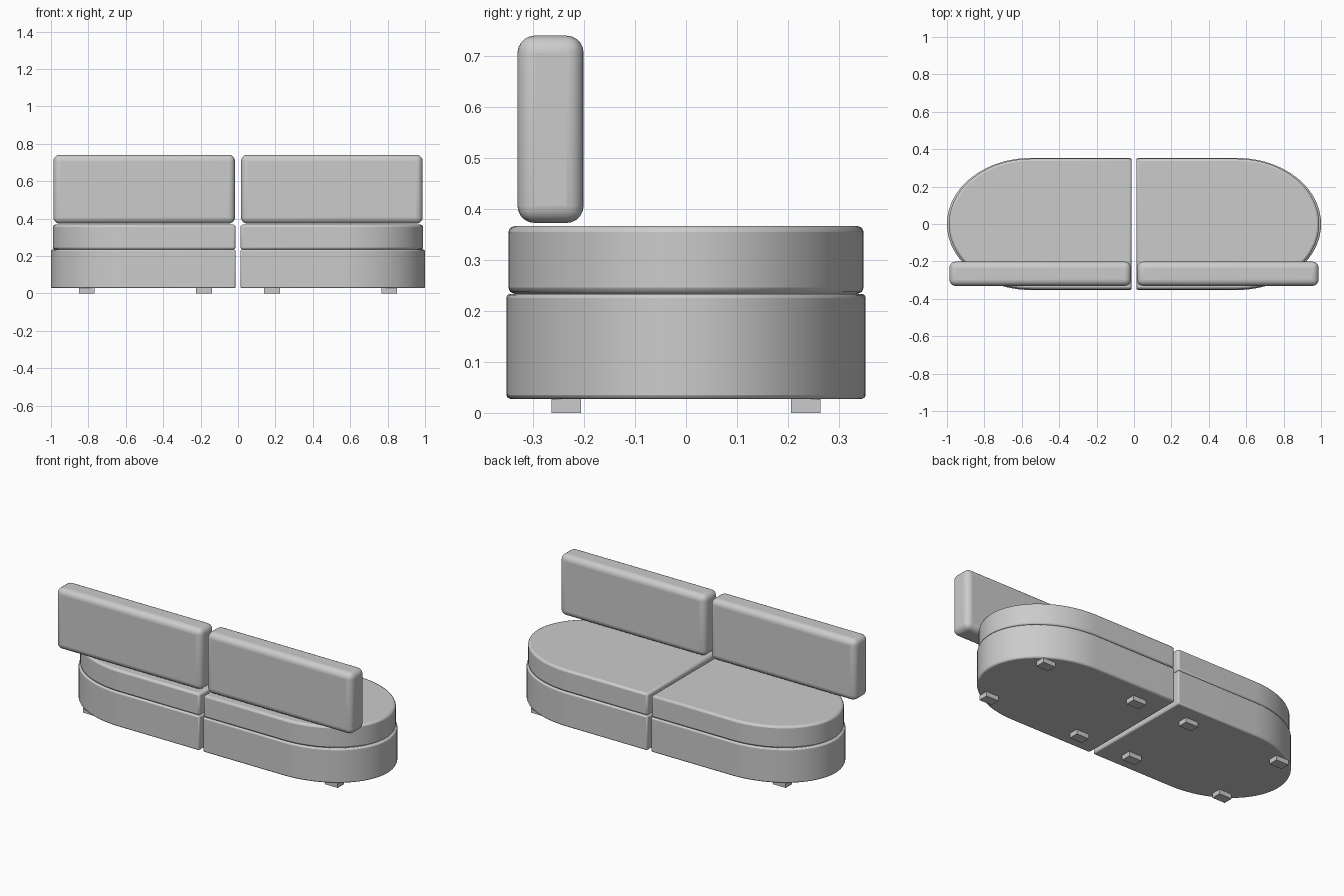
import bpy, bmesh, math

if "Cube" in bpy.data.objects:
    bpy.data.objects.remove(bpy.data.objects["Cube"])


def finish(name, bm, bevel=0.0, segments=3):
    bmesh.ops.recalc_face_normals(bm, faces=bm.faces[:])
    mesh = bpy.data.meshes.new(name)
    bm.to_mesh(mesh)
    bm.free()
    ob = bpy.data.objects.new(name, mesh)
    bpy.context.collection.objects.link(ob)
    if bevel:
        mod = ob.modifiers.new("Bevel", 'BEVEL')
        mod.width = bevel
        mod.segments = segments
        mod.limit_method = 'ANGLE'
        mod.angle_limit = math.radians(40)
        bpy.ops.object.select_all(action='DESELECT')
        ob.select_set(True)
        bpy.context.view_layer.objects.active = ob
        bpy.ops.object.shade_smooth_by_angle(angle=math.radians(30))
    return ob


def box(name, x, y, z, bevel=0.0, segments=3):
    bm = bmesh.new()
    bmesh.ops.create_cube(bm, size=1)
    for v in bm.verts:
        for i, (lo, hi) in enumerate((x, y, z)):
            v.co[i] = lo if v.co[i] < 0 else hi
    return finish(name, bm, bevel, segments)


def half_oval(name, side, inner, start, tip, half_depth, z, bevel):
    """Slab with a straight inner end and an elliptical outer end."""
    steps = 40
    pts = [(inner, -half_depth)]
    for i in range(steps + 1):
        a = -math.pi / 2 + math.pi * i / steps
        pts.append((start + (tip - start) * math.cos(a), half_depth * math.sin(a)))
    pts.append((inner, half_depth))
    bm = bmesh.new()
    face = bm.faces.new([bm.verts.new((side * px, py, z[0])) for px, py in pts])
    res = bmesh.ops.extrude_face_region(bm, geom=[face], use_keep_orig=True)
    for g in res["geom"]:
        if isinstance(g, bmesh.types.BMVert):
            g.co.z = z[1]
    return finish(name, bm, bevel, 2)


for side, label in ((-1, "left"), (1, "right")):
    # Upholstered base and seat cushion
    half_oval(label + "_base", side, 0.013, 0.55, 1.0, 0.353, (0.0275, 0.234), 0.008)
    half_oval(label + "_seat_cushion", side, 0.013, 0.55, 0.99, 0.349, (0.234, 0.367), 0.012)

    # Back cushion
    xs = sorted((side * 0.016, side * 0.987))
    box(label + "_back_cushion", xs, (-0.331, -0.201), (0.373, 0.741), 0.034, 5)

    # Four small block feet
    for fx, pos in ((0.182, "inner"), (0.808, "outer")):
        for fy, end in ((-0.235, "front"), (0.235, "rear")):
            cx = side * fx
            box(f"{label}_{pos}_{end}_foot", (cx - 0.042, cx + 0.042),
                (fy - 0.029, fy + 0.029), (0.0, 0.0275))
